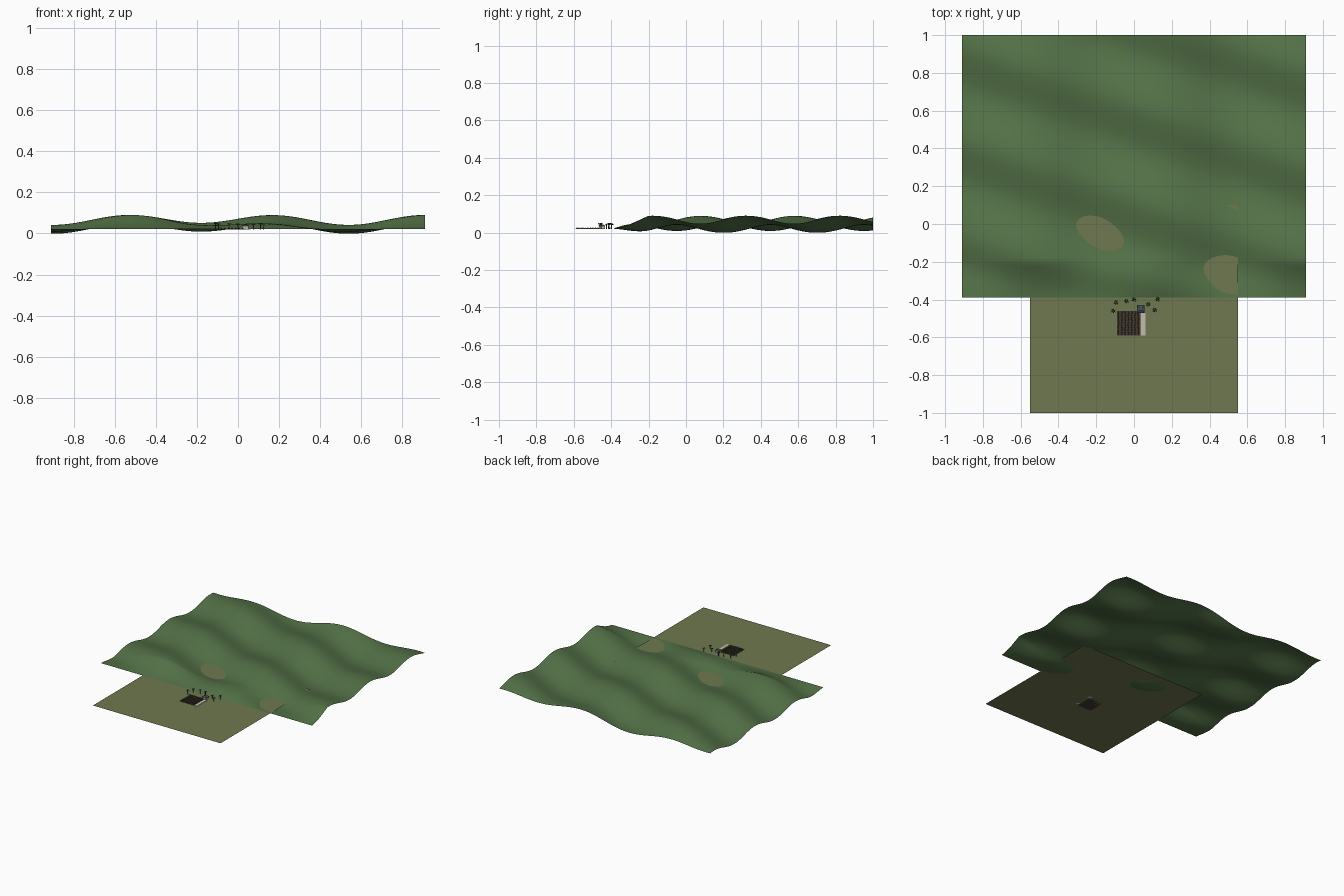
import bpy, bmesh, math, random
from mathutils import Matrix, Vector

if "Cube" in bpy.data.objects:
    bpy.data.objects.remove(bpy.data.objects["Cube"])

random.seed(4)
G = 0.02  # level of the flat ground


def mat(name, r, g, b):
    m = bpy.data.materials.new(name)
    m.diffuse_color = (r, g, b, 1)
    m.use_nodes = True
    m.node_tree.nodes["Principled BSDF"].inputs["Base Color"].default_value = m.diffuse_color
    return m


HILL = mat("hill_green", 0.09, 0.17, 0.065)
FIELD = mat("dry_grass", 0.16, 0.19, 0.08)
SOIL = mat("soil", 0.06, 0.04, 0.03)
LEAF = mat("leaf", 0.03, 0.07, 0.025)
BARK = mat("bark", 0.09, 0.06, 0.04)
WALL = mat("plaster", 0.5, 0.44, 0.35)
ROOF = mat("roof_slate", 0.06, 0.08, 0.1)
PATH = mat("path_stone", 0.55, 0.5, 0.42)


def finish(bm, name, m):
    me = bpy.data.meshes.new(name)
    bm.to_mesh(me)
    bm.free()
    me.materials.append(m)
    ob = bpy.data.objects.new(name, me)
    bpy.context.collection.objects.link(ob)
    return ob


def add_box(bm, x0, x1, y0, y1, z0, z1):
    mx = Matrix.Translation(((x0 + x1) / 2, (y0 + y1) / 2, (z0 + z1) / 2))
    bmesh.ops.create_cube(bm, size=1, matrix=mx @ Matrix.Diagonal((x1 - x0, y1 - y0, z1 - z0, 1)))


def box(name, m, *b):
    bm = bmesh.new()
    add_box(bm, *b)
    return finish(bm, name, m)


# Flat ground sheet
bm = bmesh.new()
bmesh.ops.create_grid(bm, x_segments=1, y_segments=1, size=0.55,
                      matrix=Matrix.Translation((0, -0.45, G)))
finish(bm, "ground", FIELD)


# Rolling hills, ramping up from the front edge
def hill_height(x, y):
    tau = 2 * math.pi
    wave = (0.0215 * math.cos(tau * (x + 0.54) / 0.72)
            - 0.0215 * math.cos(tau * ((y + 0.035) / 0.5 + (x + 0.22) / 1.44))
            + 0.005 * math.cos(tau * (x + 0.2) / 1.44))
    t = min(1, max(0, (y + 0.39) / 0.19))
    return max(0, 0.0212 + t * (0.0255 + wave))


bm = bmesh.new()
bmesh.ops.create_grid(bm, x_segments=90, y_segments=73, size=1)
for v in bm.verts:
    x, y = v.co.x * 0.91, 0.305 + v.co.y * 0.695
    v.co = (x, y, hill_height(x, y))
for f in bm.faces:
    f.smooth = True
finish(bm, "hills", HILL)

# Ploughed plot: bed and raised rows with small plants
box("garden_bed", SOIL, -0.09, 0.032, -0.59, -0.46, G, G + 0.0015)
rows, plants = bmesh.new(), bmesh.new()
for i in range(7):
    x = -0.082 + i * 0.0175
    add_box(rows, x - 0.005, x + 0.005, -0.588, -0.462, G, G + 0.004)
    for j in range(14):
        p = Vector((x + random.uniform(-.002, .002), -0.583 + j * 0.009, G + 0.006))
        bmesh.ops.create_cone(plants, segments=5, radius1=0.0035, radius2=0,
                              depth=0.005, cap_ends=True, matrix=Matrix.Translation(p))
finish(rows, "garden_rows", SOIL)
finish(plants, "crops", LEAF)

# Pale path beside the plot
box("path", PATH, 0.037, 0.06, -0.59, -0.47, G, G + 0.002)

# Small hut with a low pitched roof
box("hut_walls", WALL, 0.02, 0.051, -0.465, -0.434, G, G + 0.016)
bm = bmesh.new()
bmesh.ops.create_cone(bm, segments=4, radius1=0.029, radius2=0.008, depth=0.008, cap_ends=True,
                      matrix=Matrix.Translation((0.0355, -0.4495, G + 0.02)) @ Matrix.Rotation(math.pi / 4, 4, 'Z'))
finish(bm, "hut_roof", ROOF)

# Slender trees with drooping leaves
trunks, leaves = bmesh.new(), bmesh.new()
for x, y in ((-0.11, -0.46), (-0.095, -0.415), (-0.04, -0.408), (0.0, -0.4),
             (0.075, -0.425), (0.11, -0.455), (0.125, -0.398)):
    h = random.uniform(0.024, 0.029)
    bmesh.ops.create_cone(trunks, segments=6, radius1=0.0025, radius2=0.0018, depth=h,
                          cap_ends=True, matrix=Matrix.Translation((x, y, G + h / 2)))
    a0 = random.random()
    for k in range(7):
        a = a0 + k * math.tau / 7
        d, s = Vector((math.cos(a), math.sin(a), 0)), Vector((-math.sin(a), math.cos(a), 0))
        c = Vector((x, y, G + h))
        mid = c + d * 0.008 + Vector((0, 0, 0.003))
        tip = c + d * 0.015 - Vector((0, 0, 0.005))
        vs = [leaves.verts.new(p) for p in (c, mid - s * 0.003, tip, mid + s * 0.003)]
        leaves.faces.new(vs)
finish(trunks, "tree_trunks", BARK)
finish(leaves, "tree_leaves", LEAF)
